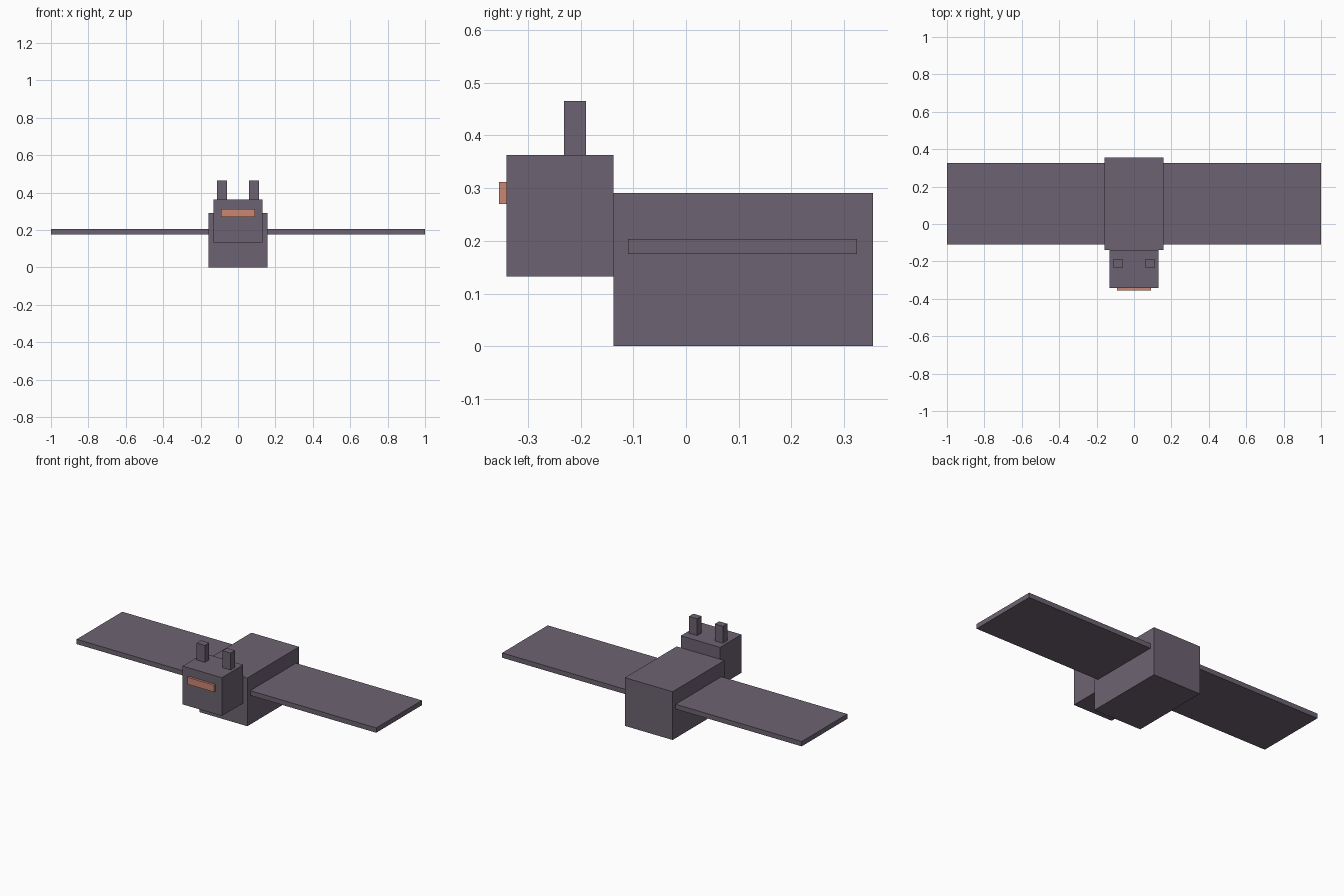
import bpy
import bmesh

if "Cube" in bpy.data.objects:
    bpy.data.objects.remove(bpy.data.objects["Cube"])


def material(name, rgb):
    m = bpy.data.materials.new(name)
    m.diffuse_color = (*rgb, 1.0)
    m.use_nodes = True
    m.node_tree.nodes["Principled BSDF"].inputs["Base Color"].default_value = m.diffuse_color
    return m


purple = material("dusky purple", (0.152, 0.124, 0.166))
orange = material("soft orange", (0.60, 0.245, 0.165))


def box(name, x, y, z, mat):
    """Box spanning the given (min, max) ranges."""
    bm = bmesh.new()
    bmesh.ops.create_cube(bm, size=1.0)
    for v in bm.verts:
        v.co = [(r[0] + r[1]) / 2 + c * (r[1] - r[0]) for c, r in zip(v.co, (x, y, z))]
    mesh = bpy.data.meshes.new(name)
    bm.to_mesh(mesh)
    bm.free()
    mesh.materials.append(mat)
    obj = bpy.data.objects.new(name, mesh)
    bpy.context.collection.objects.link(obj)
    return obj


# Body, head and mouth
box("body", (-0.159, 0.159), (-0.138, 0.355), (0, 0.291), purple)
box("head", (-0.131, 0.131), (-0.341, -0.138), (0.132, 0.363), purple)
box("mouth", (-0.09, 0.09), (-0.355, -0.341), (0.27, 0.312), orange)

# Mirrored wings and ears
for side, s in (("left", -1), ("right", 1)):
    box(side + "_wing", sorted((s * 0.159, s * 1.0)), (-0.11, 0.325), (0.175, 0.204), purple)
    box(side + "_ear", sorted((s * 0.059, s * 0.113)), (-0.232, -0.19), (0.363, 0.465), purple)
